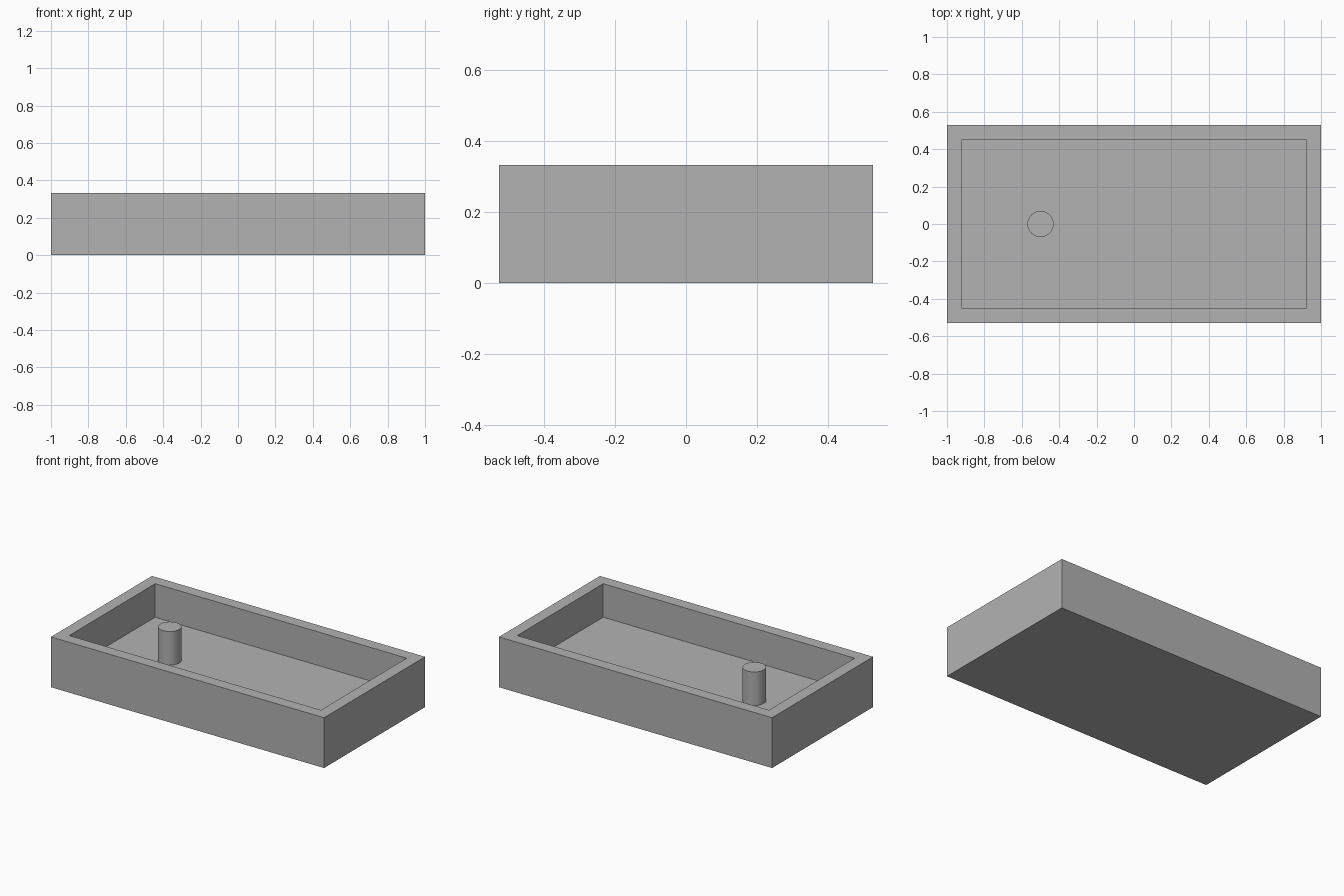
import bpy
import bmesh
from mathutils import Matrix, Vector

LENGTH, WIDTH, HEIGHT = 2.0, 1.056, 0.333
WALL = 0.111
PEG_RADIUS, PEG_X = 0.07, -0.5

cube = bpy.data.objects.get("Cube")
if cube:
    bpy.data.objects.remove(cube, do_unlink=True)

grey = bpy.data.materials.new("plain grey")
grey.use_nodes = True
colour = (0.448, 0.448, 0.448, 1)
grey.diffuse_color = colour
grey.node_tree.nodes["Principled BSDF"].inputs["Base Color"].default_value = colour


def add_object(name, bm):
    mesh = bpy.data.meshes.new(name)
    bmesh.ops.recalc_face_normals(bm, faces=bm.faces)
    bm.to_mesh(mesh)
    bm.free()
    mesh.materials.append(grey)
    obj = bpy.data.objects.new(name, mesh)
    bpy.context.collection.objects.link(obj)
    return obj


# Open tray: a block whose top is inset for the rim and sunk to the floor
bm = bmesh.new()
bmesh.ops.create_cube(bm, size=1)
bmesh.ops.scale(bm, vec=(LENGTH, WIDTH, HEIGHT), verts=bm.verts)
bmesh.ops.translate(bm, vec=(0, 0, HEIGHT / 2), verts=bm.verts)
bm.normal_update()
top = max(bm.faces, key=lambda f: f.calc_center_median().z)
bmesh.ops.inset_region(bm, faces=[top], thickness=WALL)
floor = bmesh.ops.extrude_discrete_faces(bm, faces=[top])["faces"][0]
bmesh.ops.translate(bm, vec=Vector((0, 0, WALL - HEIGHT)), verts=floor.verts)
add_object("tray", bm)

# Round peg standing on the floor, level with the rim
bm = bmesh.new()
bmesh.ops.create_cone(
    bm, cap_ends=True, segments=48, radius1=PEG_RADIUS, radius2=PEG_RADIUS,
    depth=HEIGHT - WALL,
    matrix=Matrix.Translation((PEG_X, 0, (HEIGHT + WALL) / 2)))
for face in bm.faces:
    face.smooth = len(face.verts) == 4
for edge in bm.edges:
    edge.smooth = all(len(f.verts) == 4 for f in edge.link_faces)
add_object("peg", bm)
